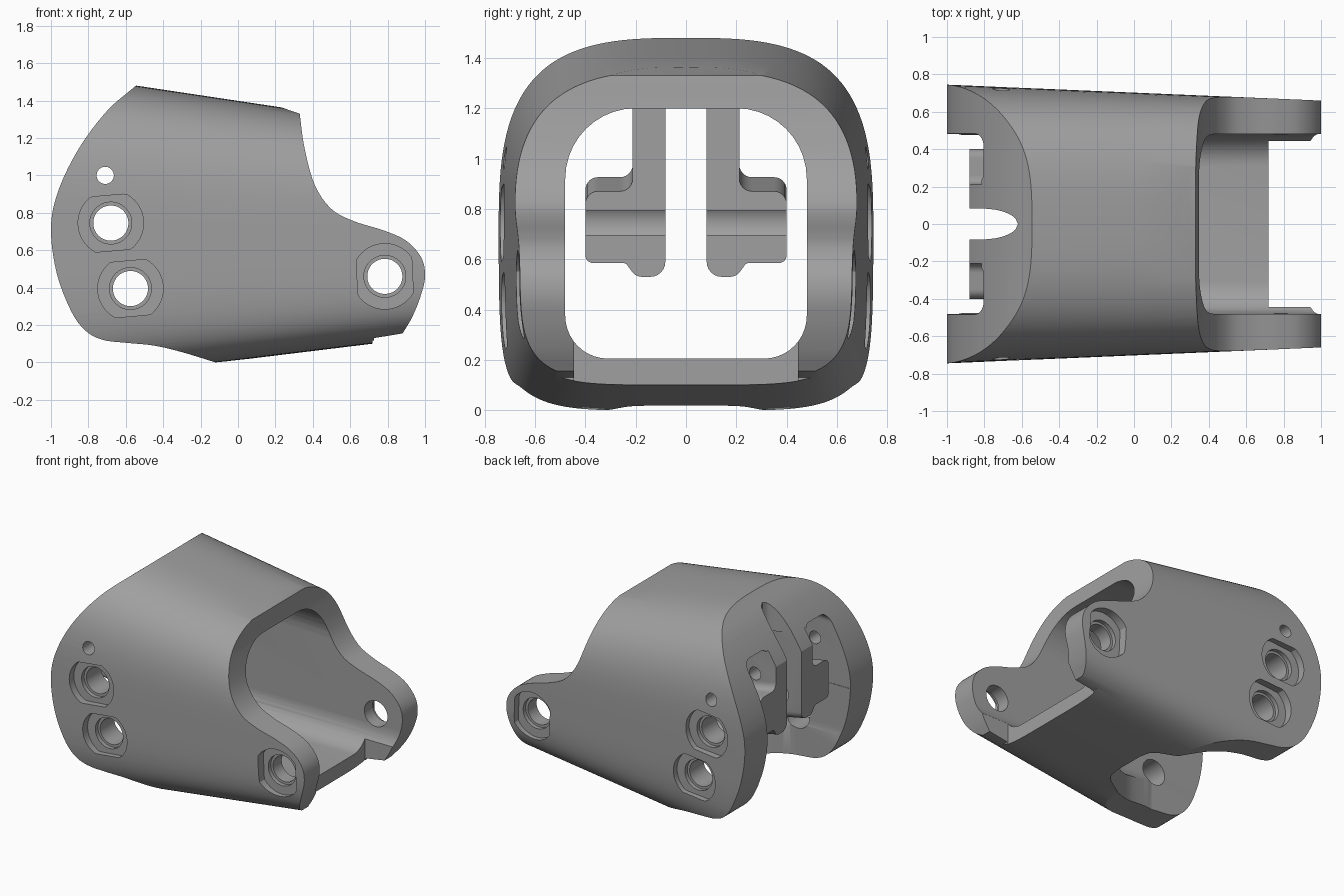
import bpy, bmesh, math
from mathutils import Vector

if "Cube" in bpy.data.objects:
    bpy.data.objects.remove(bpy.data.objects["Cube"], do_unlink=True)

grey = bpy.data.materials.new("machined_grey")
grey.use_nodes = True
grey.diffuse_color = (0.35, 0.35, 0.35, 1)
grey.node_tree.nodes["Principled BSDF"].inputs["Base Color"].default_value = (0.35, 0.35, 0.35, 1)


# ---- helpers ----
def spline(points, steps=6):
    """Smooth curve through the points."""
    p = [Vector(q) for q in points]
    p = [2 * p[0] - p[1]] + p + [2 * p[-1] - p[-2]]
    out = []
    for a, b, c, d in zip(p, p[1:], p[2:], p[3:]):
        for i in range(steps):
            t = i / steps
            out.append(0.5 * (2 * b + (c - a) * t + (2 * a - 5 * b + 4 * c - d) * t * t
                              + (3 * b - a - 3 * c + d) * t ** 3))
    return [tuple(v) for v in out] + [tuple(points[-1])]


def fillet(corners, steps=10):
    """Round each corner (u, v, radius) of a polygon with an arc."""
    out = []
    n = len(corners)
    for i, (u, v, r) in enumerate(corners):
        here = Vector((u, v))
        if r == 0:
            out.append((u, v))
            continue
        d0 = (Vector(corners[i - 1][:2]) - here).normalized()
        d1 = (Vector(corners[(i + 1) % n][:2]) - here).normalized()
        half = d0.angle(d1) / 2
        centre = here + (d0 + d1).normalized() * r / math.sin(half)
        a = here + d0 * r / math.tan(half) - centre
        b = here + d1 * r / math.tan(half) - centre
        sweep = math.pi - 2 * half
        for k in range(steps + 1):
            t = k / steps
            w = (a * math.sin((1 - t) * sweep) + b * math.sin(t * sweep)) / math.sin(sweep)
            out.append(tuple(centre + w))
    return out


def solid(name, rings):
    """Closed solid lofted through rings of equal length."""
    bm = bmesh.new()
    loops = [[bm.verts.new(p) for p in ring] for ring in rings]
    for lo, hi in zip(loops, loops[1:]):
        for i in range(len(lo)):
            bm.faces.new((lo[i - 1], lo[i], hi[i], hi[i - 1]))
    bm.faces.new(loops[0])
    bm.faces.new(loops[-1])
    bmesh.ops.recalc_face_normals(bm, faces=bm.faces)
    mesh = bpy.data.meshes.new(name)
    bm.to_mesh(mesh)
    bm.free()
    mesh.materials.append(grey)
    obj = bpy.data.objects.new(name, mesh)
    bpy.context.collection.objects.link(obj)
    return obj


def prism(name, outline, axis, lo, hi):
    """Extrude a 2D outline along x, y or z."""
    place = {"x": lambda u, v, w: (w, u, v),
             "y": lambda u, v, w: (u, w, v),
             "z": lambda u, v, w: (u, v, w)}[axis]
    return solid(name, [[place(u, v, w) for u, v in outline] for w in (lo, hi)])


def combine(target, tool, operation):
    mod = target.modifiers.new("combine", 'BOOLEAN')
    mod.operation = operation
    mod.solver = 'EXACT'
    mod.object = tool
    bpy.context.view_layer.update()
    graph = bpy.context.evaluated_depsgraph_get()
    mesh = bpy.data.meshes.new_from_object(target.evaluated_get(graph))
    target.modifiers.remove(mod)
    target.data = mesh
    bpy.data.objects.remove(tool, do_unlink=True)


def cut(tool):
    combine(housing, tool, 'DIFFERENCE')


def circle(cx, cz, r, flat=None, turn=0, n=48):
    """Circle, optionally with two opposite flats, turned by an angle."""
    out = []
    c, s = math.cos(turn), math.sin(turn)
    for i in range(n):
        a = 2 * math.pi * (i + 0.5) / n
        u, v = r * math.cos(a), r * math.sin(a)
        if flat:
            v = max(-flat, min(flat, v))
        out.append((cx + u * c - v * s, cz + u * s + v * c))
    return out


# ---- tapered outer skin: round crown, squarer belly ----
def section(x, n=128):
    a = 0.7025 - 0.0425 * x
    top, bottom = 1.48 - 0.15 * (x + 0.545), 0.122 * (x + 0.1)
    mid, h = (top + bottom) / 2, (top - bottom) / 2
    ring = []
    for i in range(n):
        t = 2 * math.pi * i / n
        c, s = math.cos(t), math.sin(t)
        e = 2 / 3 if s > 0 else 2 / 5
        ring.append((x, a * math.copysign(abs(c) ** e, c), mid + h * math.copysign(abs(s) ** e, s)))
    return ring


housing = solid("housing", [section(x) for x in (-1.1, -0.5, 0, 0.5, 1.1)])

# ---- main bore, open fore and aft ----
bore = fillet([(-0.48, 0.205, 0.17), (0.48, 0.205, 0.17), (0.48, 1.2, 0.28), (-0.48, 1.2, 0.28)])
cut(prism("bore", bore, "x", -1.3, 1.3))

# ---- gap between the front lugs ----
cut(prism("lug_gap", [(0.72, -0.445), (1.3, -0.445), (1.3, 0.445), (0.72, 0.445)], "z", -0.3, 0.9))

# ---- rear opening in the floor ----
edge = spline([(-0.55, 0.475), (-0.3, 0.42), (-0.1, 0.3), (0.02, 0.22), (0.05, 0.12)])
opening = [(-1.3, 0.475)] + edge + [(x, -y) for x, y in reversed(edge)] + [(-1.3, -0.475)]
cut(prism("floor_opening", opening, "z", -0.4, 0.5))

# ---- rear pockets beside the fins ----
for s in (1, -1):
    pocket = fillet([(0.21, 0.7, 0), (0.483, 0.7, 0), (0.483, 1.215, 0.07), (0.21, 1.215, 0.07)])
    cut(prism("rear_pocket", [(s * y, z) for y, z in pocket], "x", -1.3, -0.6))

# ---- centre slot through the roof ----
tip = spline([(-0.82, 0.085), (-0.72, 0.072), (-0.645, 0.04), (-0.62, 0)])
slot = [(-1.3, 0.085)] + tip + [(x, -y) for x, y in reversed(tip[:-1])] + [(-1.3, -0.085)]
cut(prism("centre_slot", slot, "z", 0.9, 1.8))

# ---- inner fins with a stepped block ----
fin = fillet([(0.082, 1.3, 0), (0.082, 0.53, 0.06), (0.2, 0.53, 0.05), (0.24, 0.585, 0.02),
              (0.4, 0.585, 0.03), (0.4, 0.87, 0.05), (0.212, 0.87, 0.05), (0.212, 1.3, 0)], 6)
for s in (1, -1):
    rings = [[(x, s * y, z - 0.2 * (x + 0.6)) for y, z in fin] for x in (-0.88, -0.6)]
    combine(housing, solid("inner_fin", rings), 'UNION')

# ---- trim everything to the side silhouette ----
rear = spline([(-0.545, 1.48), (-0.7, 1.345), (-0.85, 1.145), (-0.96, 0.92), (-1, 0.72),
               (-0.97, 0.48), (-0.89, 0.27), (-0.81, 0.165), (-0.72, 0.12), (-0.6, 0.105),
               (-0.45, 0.09), (-0.3, 0.055), (-0.12, 0)])
nose = spline([(0.33, 1.33), (0.355, 1.15), (0.41, 0.95), (0.5, 0.82), (0.62, 0.755), (0.78, 0.705),
               (0.9, 0.65), (0.98, 0.56), (1, 0.46), (0.975, 0.35), (0.93, 0.24), (0.88, 0.155)])
side = ([(0.1, 1.7), (-0.5, 1.7)] + rear
        + [(0, -0.15), (0.727, -0.15), (0.727, 0.13)] + nose[::-1] + [(0.1, 1.408)])
combine(housing, prism("side_trim", side, "y", -1, 1), 'INTERSECT')

# ---- bolt seats with flats, counterbores and through holes ----
tilt = math.radians(5)
for x, z, seat, turn in ((-0.68, 0.745, 0.685, tilt), (-0.575, 0.395, 0.675, tilt),
                         (0.785, 0.46, 0.61, math.pi / 2 + tilt / 2)):
    for s in (1, -1):
        cut(prism("seat", circle(x, z, 0.175, 0.148, turn), "y", s * seat, s * 0.95))
        cut(prism("counterbore", circle(x, z, 0.112), "y", s * (seat - 0.03), s * 0.9))
    cut(prism("bolt_hole", circle(x, z, 0.094), "y", -1, 1))
cut(prism("pin_hole", circle(-0.71, 1.0, 0.046, n=32), "y", -1, 1))

# ---- smooth skin, sharp edges ----
bpy.ops.object.select_all(action='DESELECT')
housing.select_set(True)
bpy.context.view_layer.objects.active = housing
bpy.ops.object.shade_smooth_by_angle(angle=math.radians(25))
